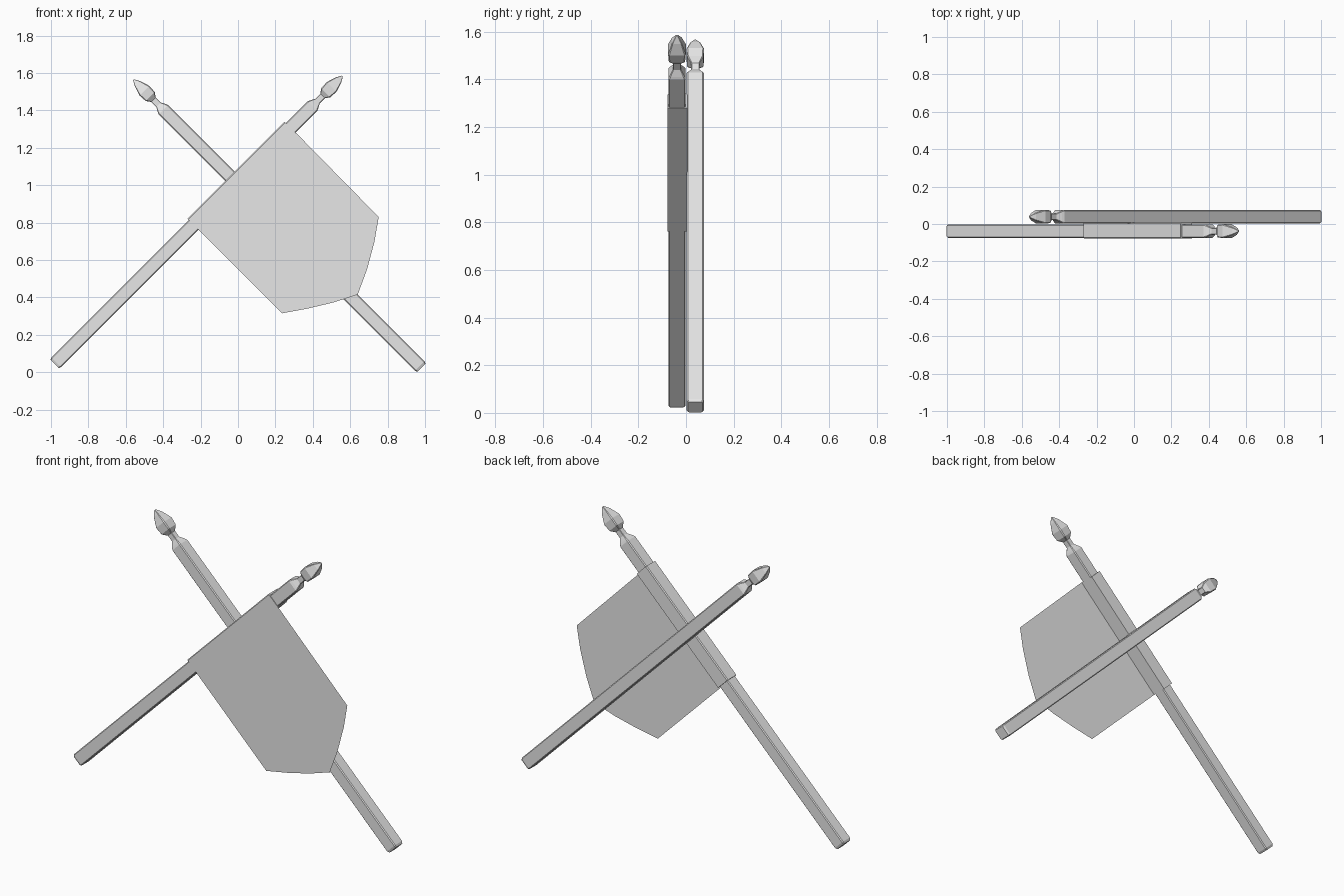
import bpy, bmesh, math
from mathutils import Vector

if "Cube" in bpy.data.objects:
    bpy.data.objects.remove(bpy.data.objects["Cube"])

R = math.sqrt(0.5)

grey = bpy.data.materials.new("light_grey")
grey.diffuse_color = (0.8, 0.8, 0.8, 1)
grey.use_nodes = True
grey.node_tree.nodes["Principled BSDF"].inputs["Base Color"].default_value = grey.diffuse_color


def place(s, t, y):
    """s runs up along the leaning pole, t is across it in the xz plane."""
    return Vector(((s - t) * R - 0.5125, y, (s + t) * R + 0.5125))


def finish(name, bm, fix_normals=True):
    if fix_normals:
        bmesh.ops.recalc_face_normals(bm, faces=bm.faces[:])
    mesh = bpy.data.meshes.new(name)
    bm.to_mesh(mesh)
    bm.free()
    mesh.materials.append(grey)
    obj = bpy.data.objects.new(name, mesh)
    bpy.context.collection.objects.link(obj)
    return obj


def loft(bm, rings):
    """Join equal rings of points and cap both ends."""
    rings = [[bm.verts.new(p) for p in ring] for ring in rings]
    n = len(rings[0])
    for a, b in zip(rings, rings[1:]):
        for i in range(n):
            j = (i + 1) % n
            bm.faces.new((a[i], a[j], b[j], b[i]))
    bm.faces.new(rings[0])
    bm.faces.new(rings[-1])


# Pole outline: distance along the pole (from the crossing axis), half width
S0 = 0.3624
POLE = [(-0.662, 0.031), (-0.650, 0.036), (1.288, 0.036), (1.300, 0.031),
        (1.326, 0.017), (1.364, 0.017), (1.388, 0.034), (1.432, 0.037),
        (1.485, 0.020), (1.514, 0.004)]


def square(h):
    """Square section with small chamfered corners."""
    c = h * 0.86
    return [(h, c), (c, h), (-c, h), (-h, c), (-h, -c), (-c, -h), (c, -h), (h, -c)]


def pole(name, y, mirrored):
    bm = bmesh.new()
    rings = []
    for s, h in POLE:
        ring = []
        for t, dy in square(h):
            p = place(s, t, y + dy)
            # place() is measured from the axis z = x + 1.025 at s = 0
            if mirrored:
                p = Vector((-p.x, p.y, p.z - 0.02))
            ring.append(p)
        rings.append(ring)
    loft(bm, rings)
    return finish(name, bm)


# s is measured as (x + z) / sqrt(2), matching place()
pole("flag_pole", -0.038, False)
pole("bare_pole", 0.039, True)

# Sleeve wrapped round the flag pole, rounded along its outer edge
bm = bmesh.new()
section = [(-0.078, -0.039), (-0.078, 0.041), (-0.073, 0.046),
           (0.002, 0.046), (0.007, 0.041), (0.007, -0.039)]
loft(bm, [[place(s, t, y) for y, t in section] for s in (0.389, 1.123)])
finish("flag_sleeve", bm)

# Thin flag sheet hanging from the front of the sleeve
outline = [(-0.21, 0.76), (0.235, 0.315), (0.37, 0.34), (0.51, 0.373),
           (0.64, 0.415), (0.69, 0.55), (0.73, 0.70), (0.752, 0.83), (0.31, 1.28)]
bm = bmesh.new()
bm.faces.new([bm.verts.new((x, -0.078, z)) for x, z in outline])
finish("flag_sheet", bm, fix_normals=False)
